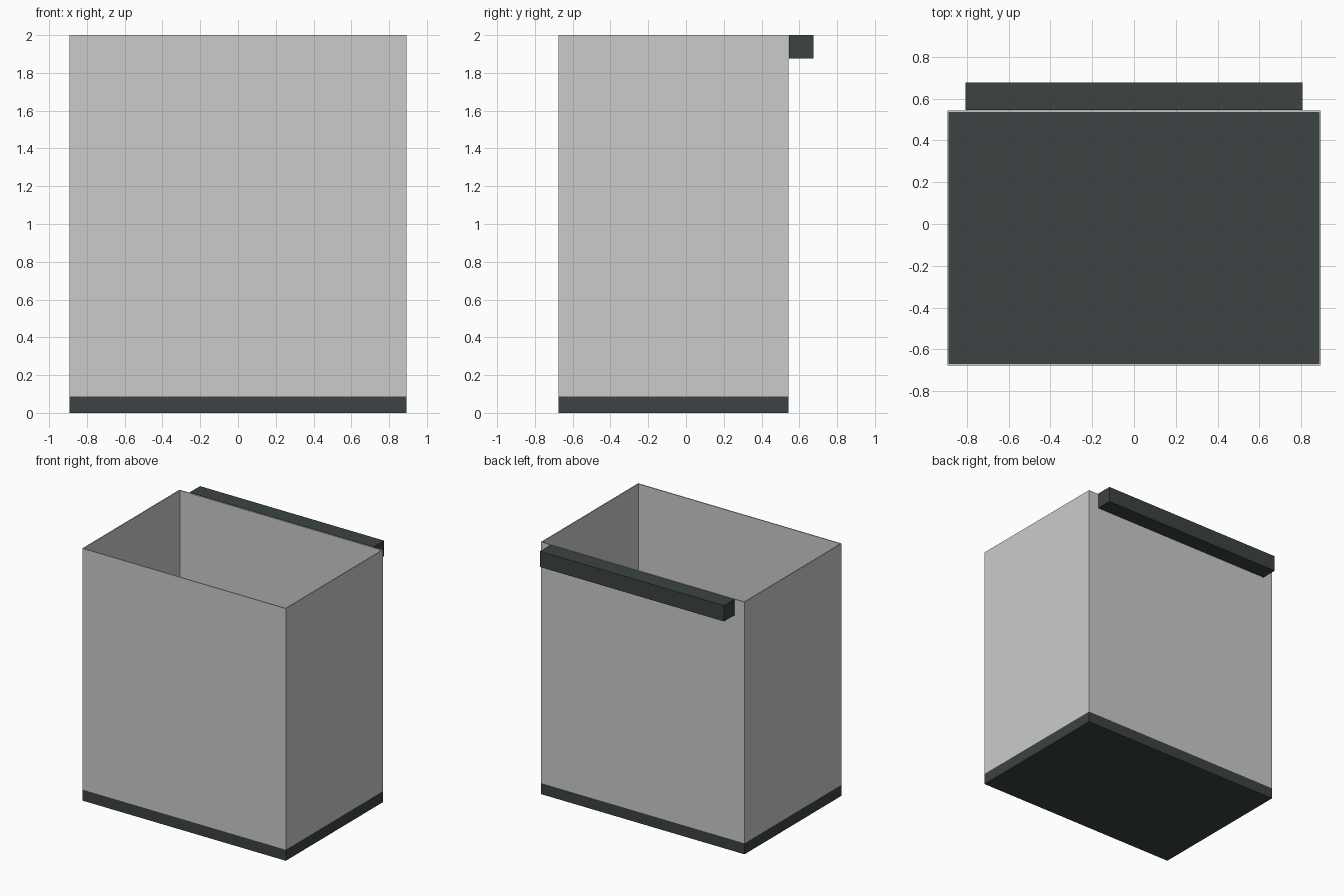
import bpy

cube = bpy.data.objects.get("Cube")
if cube:
    bpy.data.objects.remove(cube, do_unlink=True)


def material(name, rgb):
    mat = bpy.data.materials.new(name)
    mat.use_nodes = True
    mat.diffuse_color = (*rgb, 1)
    mat.node_tree.nodes["Principled BSDF"].inputs["Base Color"].default_value = (*rgb, 1)
    return mat


def box(name, low, high, mat):
    """Box between two opposite corners."""
    centre = [(a + b) / 2 for a, b in zip(low, high)]
    bpy.ops.mesh.primitive_cube_add(size=1, location=centre)
    obj = bpy.context.object
    obj.name = name
    obj.scale = [b - a for a, b in zip(low, high)]
    bpy.ops.object.transform_apply(location=False, rotation=False, scale=True)
    obj.data.materials.append(mat)
    return obj


pane_grey = material("pane grey", (0.6, 0.6, 0.6))
dark_slate = material("dark slate", (0.045, 0.056, 0.055))

half_width, front, back = 0.893, -0.676, 0.542
base_top, height, thick = 0.087, 2.0, 0.008

# Solid base
box("base", (-half_width, front, 0), (half_width, back, base_top), dark_slate)

# Front and back panes span the full width
for name, y in (("front_pane", front), ("back_pane", back - thick)):
    box(name, (-half_width, y, base_top), (half_width, y + thick, height), pane_grey)

# Side panes fit between them
for name, x in (("right_pane", -half_width), ("left_pane", half_width - thick)):
    box(name, (x, front + thick, base_top), (x + thick, back - thick, height), pane_grey)

# Bar along the top of the back
box("back_bar", (-0.807, back + 0.004, 1.875), (0.807, -front, height), dark_slate)
